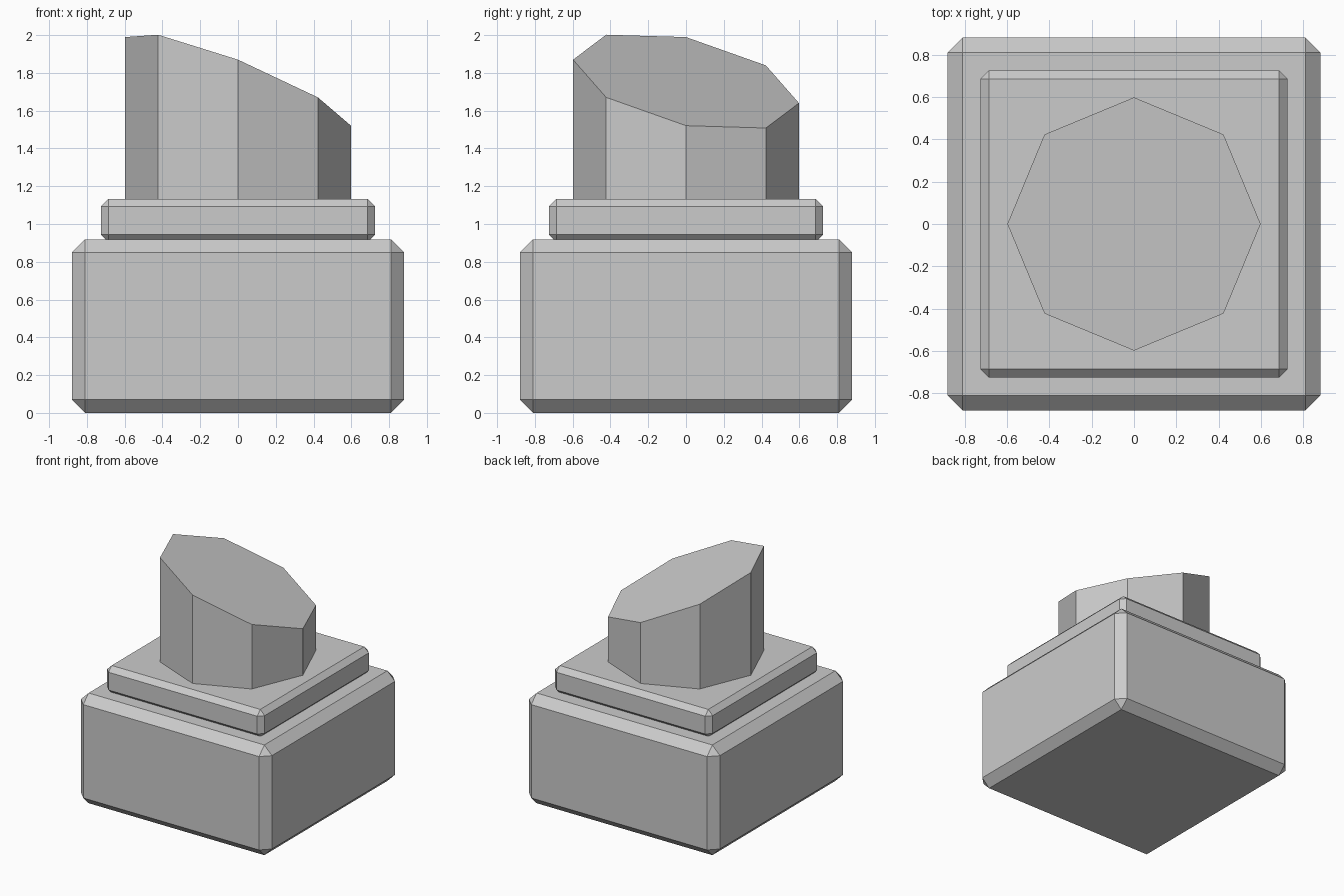
import bpy
import bmesh
from mathutils import Vector

default = bpy.data.objects.get("Cube")
if default:
    bpy.data.objects.remove(default, do_unlink=True)

GREY = (0.6, 0.6, 0.6, 1.0)
grey = bpy.data.materials.new("plain_grey")
grey.use_nodes = True
grey.diffuse_color = GREY
grey.node_tree.nodes["Principled BSDF"].inputs["Base Color"].default_value = GREY


def add_object(name, bm):
    bmesh.ops.recalc_face_normals(bm, faces=bm.faces)
    mesh = bpy.data.meshes.new(name)
    bm.to_mesh(mesh)
    bm.free()
    mesh.materials.append(grey)
    obj = bpy.data.objects.new(name, mesh)
    bpy.context.collection.objects.link(obj)
    return obj


def chamfered_block(name, half_width, bottom, top, chamfer):
    bm = bmesh.new()
    bmesh.ops.create_cube(bm, size=1)
    bmesh.ops.scale(bm, vec=(2 * half_width, 2 * half_width, top - bottom), verts=bm.verts)
    bmesh.ops.translate(bm, vec=(0, 0, (bottom + top) / 2), verts=bm.verts)
    obj = add_object(name, bm)
    bevel = obj.modifiers.new("chamfer", "BEVEL")
    bevel.width = chamfer
    bevel.segments = 1
    bevel.limit_method = "NONE"
    return obj


# Square plinth and the thinner collar resting in its top
chamfered_block("base_block", 0.88, 0, 0.918, 0.07)
chamfered_block("collar", 0.726, 0.903, 1.133, 0.041)

# Eight-sided column, cut off by a sloping plane
bm = bmesh.new()
bmesh.ops.create_cone(bm, cap_ends=True, segments=8, radius1=0.598, radius2=0.598, depth=1.4)
bmesh.ops.translate(bm, vec=(0, 0, 1.8), verts=bm.verts)
cut = bmesh.ops.bisect_plane(
    bm, geom=bm.verts[:] + bm.edges[:] + bm.faces[:],
    plane_co=Vector((0, 0, 1.755)), plane_no=Vector((0.392, 0.192, 1)),
    clear_outer=True)
rim = [e for e in cut["geom_cut"] if isinstance(e, bmesh.types.BMEdge)]
bmesh.ops.contextual_create(bm, geom=rim)
add_object("slanted_column", bm)
